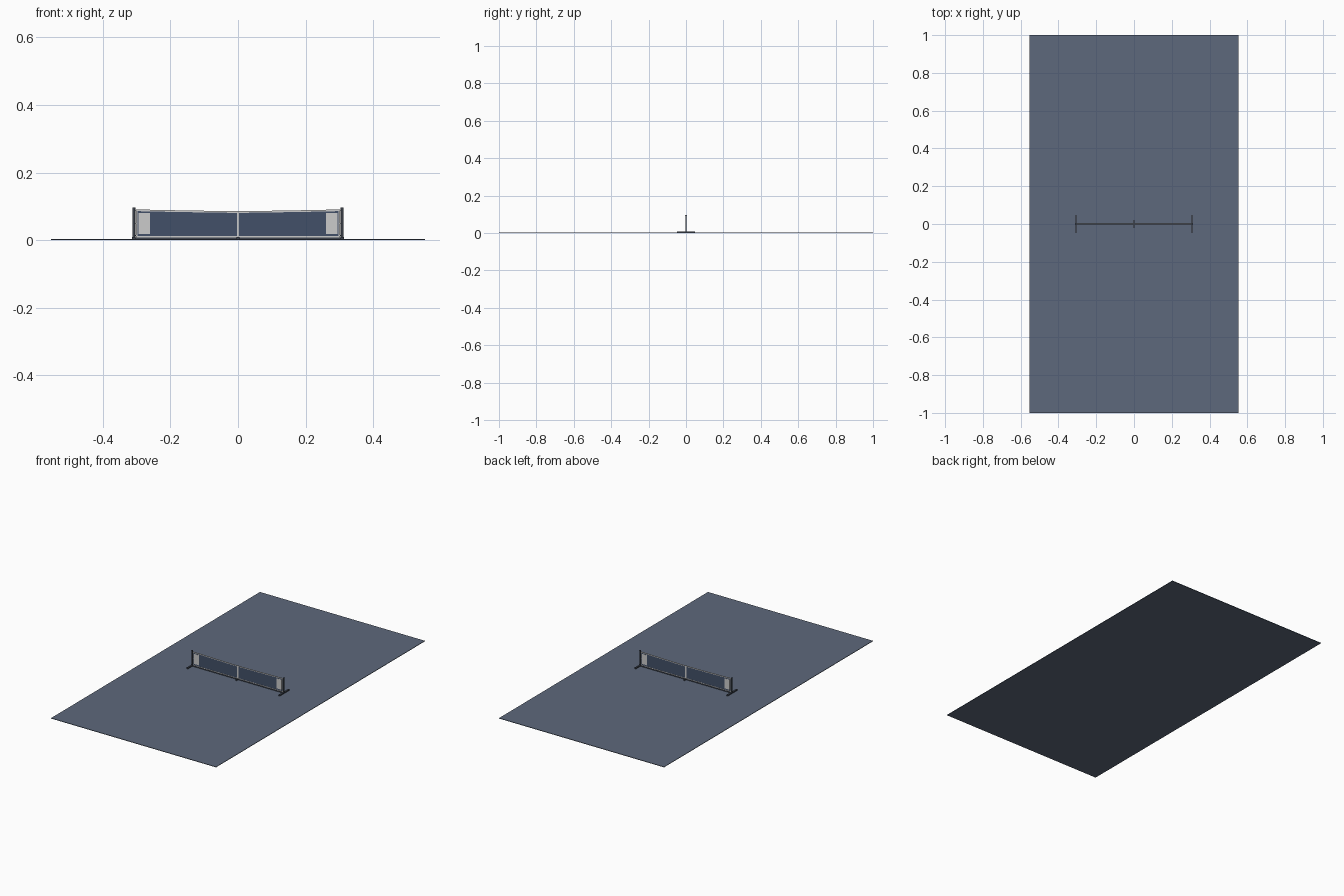
import bpy, bmesh, math

if "Cube" in bpy.data.objects:
    bpy.data.objects.remove(bpy.data.objects["Cube"])

def mat(name, col):
    m = bpy.data.materials.new(name)
    m.diffuse_color = (*col, 1)
    m.use_nodes = True
    m.node_tree.nodes["Principled BSDF"].inputs["Base Color"].default_value = m.diffuse_color
    return m

SLATE = mat("slate", (0.11, 0.14, 0.2))
BLUE = mat("court_blue", (0.05, 0.25, 0.5))
NAVY = mat("net_navy", (0.055, 0.08, 0.14))
DARK = mat("dark_metal", (0.05, 0.06, 0.08))
WHITE = mat("tape_white", (0.65, 0.65, 0.62))

def finish(name, bm, m):
    bmesh.ops.recalc_face_normals(bm, faces=bm.faces)
    me = bpy.data.meshes.new(name)
    bm.to_mesh(me)
    bm.free()
    me.materials.append(m)
    ob = bpy.data.objects.new(name, me)
    bpy.context.collection.objects.link(ob)
    return ob

def box(name, x, y, z, m):
    """Box from (min, max) pairs."""
    bm = bmesh.new()
    bmesh.ops.create_cube(bm, size=1)
    for v in bm.verts:
        v.co = [(a + b) / 2 + c * (b - a) for (a, b), c in zip((x, y, z), v.co)]
    return finish(name, bm, m)

def cylinder(name, x, r, z0, z1, m):
    bm = bmesh.new()
    bmesh.ops.create_cone(bm, cap_ends=True, segments=16, radius1=r, radius2=r, depth=z1 - z0)
    bmesh.ops.translate(bm, verts=bm.verts, vec=(x, 0, (z0 + z1) / 2))
    ob = finish(name, bm, m)
    bpy.ops.object.select_all(action='DESELECT')
    bpy.context.view_layer.objects.active = ob
    ob.select_set(True)
    bpy.ops.object.shade_smooth_by_angle(angle=math.radians(40))
    return ob

W, TOP = 0.3, 0.003

def sag(x):
    """Top edge of the net, lower at the centre."""
    return 0.086 + 0.005 * abs(x / W) ** 1.3

def strip(name, low, high, t, m, n=24):
    """Upright strip across the net between two height functions."""
    bm = bmesh.new()
    rings = []
    for i in range(n + 1):
        x = W * (2 * i / n - 1)
        rings.append([bm.verts.new(c) for c in ((x, -t, low(x)), (x, t, low(x)),
                                               (x, t, high(x)), (x, -t, high(x)))])
    for a, b in zip(rings, rings[1:]):
        for k in range(4):
            bm.faces.new((a[k], a[k - 1], b[k - 1], b[k]))
    bm.faces.new(rings[0])
    bm.faces.new(rings[-1])
    return finish(name, bm, m)

# Court: slab with a blue playing layer directly under its top surface
box("court_slab", (-0.553, 0.553), (-1, 1), (0, TOP), SLATE)
box("playing_surface", (-0.553, 0.553), (-1, 1), (0.0015, TOP - 0.00005), BLUE)

# Net sheet with white top and bottom tapes
strip("net", lambda x: 0.009, lambda x: sag(x) - 0.002, 0.0008, NAVY)
strip("top_tape", lambda x: sag(x) - 0.005, sag, 0.0018, WHITE)
strip("bottom_tape", lambda x: 0.008, lambda x: 0.012, 0.0015, WHITE)

# Ground rail, centre strap and centre foot
box("ground_rail", (-0.308, 0.308), (-0.004, 0.004), (TOP, 0.008), DARK)
box("centre_strap", (-0.0035, 0.0035), (-0.0022, 0.0022), (0.006, sag(0) + 0.0008), WHITE)
box("centre_foot", (-0.004, 0.004), (-0.02, 0.02), (TOP, 0.009), DARK)

# Ends: post, cap, foot, side tape, white panel and cord ties
for s, side in ((-1, "left"), (1, "right")):
    def span(a, b):
        return tuple(sorted((s * a, s * b)))
    cylinder(side + "_post", s * 0.308, 0.004, TOP, 0.094, DARK)
    cylinder(side + "_post_cap", s * 0.308, 0.0046, 0.0935, 0.0965, DARK)
    box(side + "_foot", span(0.303, 0.313), (-0.047, 0.047), (TOP, 0.009), DARK)
    box(side + "_side_tape", span(0.298, 0.3015), (-0.0018, 0.0018), (0.009, 0.091), WHITE)
    box(side + "_panel", span(0.26, 0.294), (-0.0014, 0.0014), (0.019, 0.08), WHITE)
    for i, z in enumerate((0.014, 0.05, 0.087)):
        box(f"{side}_tie_{i + 1}", span(0.3, 0.308), (-0.001, 0.001), (z - 0.001, z + 0.001), DARK)
